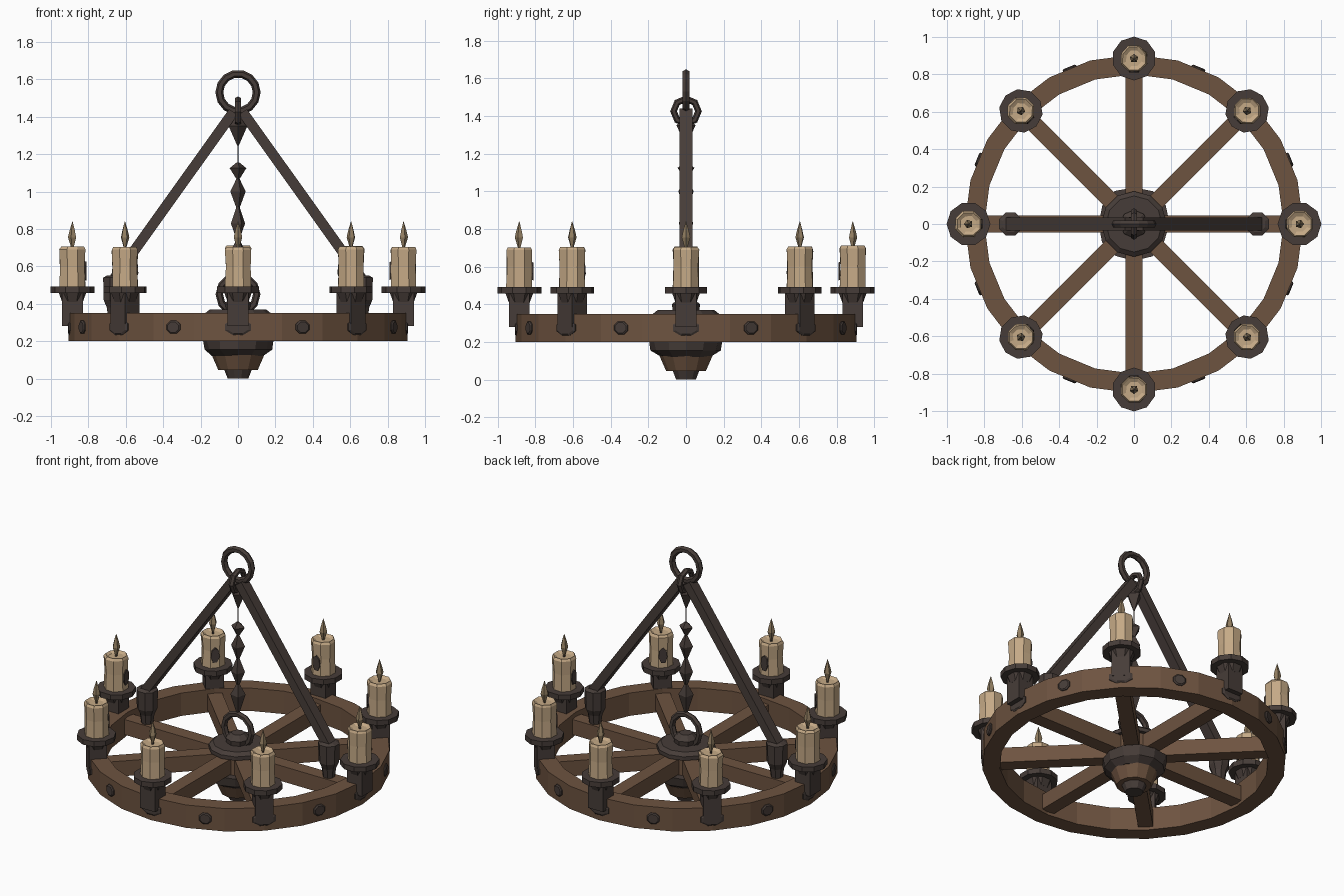
import bpy, bmesh, math, random
from mathutils import Matrix, Vector

random.seed(4)
if "Cube" in bpy.data.objects:
    bpy.data.objects.remove(bpy.data.objects["Cube"])


def material(name, rgb):
    m = bpy.data.materials.new(name)
    m.use_nodes = True
    m.diffuse_color = (*rgb, 1)
    m.node_tree.nodes["Principled BSDF"].inputs["Base Color"].default_value = (*rgb, 1)
    return m


wood = material("brown wood", (0.155, 0.087, 0.051))
iron = material("dark iron", (0.062, 0.046, 0.040))
wax = material("cream wax", (0.56, 0.40, 0.24))
flame_tan = material("dull flame", (0.29, 0.21, 0.12))


def finish(name, bm, mat, matrix=Matrix()):
    bmesh.ops.recalc_face_normals(bm, faces=bm.faces)
    mesh = bpy.data.meshes.new(name)
    bm.to_mesh(mesh)
    bm.free()
    mesh.materials.append(mat)
    ob = bpy.data.objects.new(name, mesh)
    ob.matrix_world = matrix
    bpy.context.collection.objects.link(ob)
    return ob


def lathe(name, profile, sides, mat, matrix=Matrix(), closed=False, jitter=0, turn=0):
    """Spin a (radius, height) profile round z; caps the ends unless closed."""
    bm = bmesh.new()
    rings = []
    for r, z in profile:
        ring = []
        for i in range(sides):
            a = math.tau * i / sides + turn
            k = r * (1 + random.uniform(-jitter, jitter))
            ring.append(bm.verts.new((k * math.cos(a), k * math.sin(a), z)))
        rings.append(ring)
    pairs = list(zip(rings, rings[1:]))
    if closed:
        pairs.append((rings[-1], rings[0]))
    for lo, hi in pairs:
        for i in range(sides):
            j = (i + 1) % sides
            bm.faces.new((lo[i], lo[j], hi[j], hi[i]))
    if not closed:
        bm.faces.new(rings[0])
        bm.faces.new(rings[-1])
    return finish(name, bm, mat, matrix)


def box(name, size, centre, mat, matrix=Matrix()):
    bm = bmesh.new()
    bmesh.ops.create_cube(bm, size=1)
    bmesh.ops.scale(bm, vec=size, verts=bm.verts)
    return finish(name, bm, mat, matrix @ Matrix.Translation(centre))


def ring(name, radius, tube, sides, matrix):
    profile = [(radius + tube * math.cos(a), tube * math.sin(a))
               for a in (math.tau * k / 6 for k in range(6))]
    return lathe(name, profile, sides, iron, matrix, closed=True)


def rivet(name, angle, width, height):
    m = (Matrix.Rotation(angle, 4, 'Z') @ Matrix.Translation((0.875, 0, 0.275))
         @ Matrix.Rotation(math.pi / 2, 4, 'Y') @ Matrix.Diagonal((height, width, 1, 1)))
    lathe(name, [(1, 0), (1, 0.028), (0.8, 0.034)], 8, iron, m, turn=math.pi / 8)


# Wheel rim, spokes and rivets
lathe("wheel_rim", [(0.905, 0.2), (0.905, 0.35), (0.80, 0.35), (0.80, 0.2)], 24, wood, closed=True)
for n in range(8):
    angle = n * math.pi / 4
    box(f"spoke_{n}", (0.72, 0.09, 0.10), (0.46, 0, 0.27), wood, Matrix.Rotation(angle, 4, 'Z'))
    rivet(f"rim_rivet_{n}", angle + math.pi / 8, 0.042, 0.038)
    rivet(f"holder_rivet_{n}", angle, 0.075, 0.045)

# Hub
lathe("hub_core", [(0.15, 0.19), (0.15, 0.34)], 12, wood)
lathe("hub_cap", [(0.175, 0.325), (0.175, 0.35), (0.15, 0.37)], 12, iron)
lathe("hub_boss", [(0.07, 0.365), (0.075, 0.4), (0.04, 0.43)], 8, iron)
lathe("hub_collar", [(0.135, 0.12), (0.185, 0.155), (0.195, 0.215)], 12, iron, jitter=0.05)
lathe("hub_bowl", [(0.105, 0.045), (0.14, 0.125)], 12, wood)
lathe("hub_finial", [(0.055, 0), (0.075, 0.05)], 10, iron)

# Candle holders with candles
for n in range(8):
    angle = n * math.pi / 4
    reach = 0.855 if n % 2 else 0.885
    m = Matrix.Rotation(angle, 4, 'Z') @ Matrix.Translation((reach, 0, 0))
    box(f"holder_stem_{n}", (0.11, 0.11, 0.18), (0, 0, 0.37), iron, m)
    lathe(f"holder_collar_{n}", [(0.06, 0.41), (0.08, 0.46)], 8, iron, m, turn=math.pi / 8)
    lathe(f"drip_plate_{n}", [(0.117, 0.458), (0.117, 0.492)], 10, iron, m)
    top = 0.705 + random.uniform(-0.008, 0.008)
    candle = lathe(f"candle_{n}", [(0.074, 0.49), (0.071, 0.6), (0.075, top - 0.015),
                                   (0.066, top), (0.045, top - 0.012)],
                   8, wax, m, jitter=0.035, turn=math.pi / 8)
    # Dark scorch on the inward side
    patch = m @ Matrix.Translation((-0.068, 0, 0.575)) @ Matrix.Rotation(-math.pi / 2, 4, 'Y') \
        @ Matrix.Diagonal((0.05, 0.027, 1, 1))
    lathe(f"scorch_{n}", [(1, 0), (1, 0.007)], 7, iron, patch, jitter=0.12)
    lathe(f"wick_{n}", [(0.008, 0.68), (0.006, 0.73)], 5, iron, m)
    lathe(f"flame_{n}", [(0.007, 0.70), (0.024, 0.755), (0.016, 0.79), (0.001, 0.84)],
          5, flame_tan, m)

# Slanted hanger arms and their sockets
for side, label in ((1, "left"), (-1, "right")):
    a, b = Vector((side * 0.025, 0, 1.425)), Vector((side * 0.665, 0, 0.53))
    m = Matrix.Translation((a + b) / 2) @ (b - a).to_track_quat('Z', 'Y').to_matrix().to_4x4()
    box(f"{label}_arm", (0.068, 0.055, (b - a).length), (0, 0, 0), iron, m)
    lathe(f"{label}_arm_socket", [(0.035, 0.31), (0.045, 0.38), (0.063, 0.42), (0.066, 0.54),
                                  (0.045, 0.55)],
          8, iron, Matrix.Translation((side * 0.66, 0, 0)), turn=math.pi / 8)

# Rings and links
upright = Matrix.Rotation(math.pi / 2, 4, 'X')
sideways = Matrix.Rotation(math.pi / 2, 4, 'Y')
ring("top_ring", 0.1, 0.021, 14, Matrix.Translation((0, 0, 1.53)) @ upright)
ring("top_link", 0.066, 0.018, 8, Matrix.Translation((0, 0, 1.425)) @ sideways)
ring("hub_ring", 0.1, 0.02, 12, Matrix.Translation((0, 0, 0.45)) @ upright)

# Twisted hanging chain made of pointed beads
beads = [(1.40, 1.35, 1.245, 0.05), (1.155, 1.125, 1.06, 0.045), (1.07, 1.0, 0.9, 0.043),
         (0.92, 0.83, 0.73, 0.042), (0.75, 0.68, 0.54, 0.045)]
for n, (hi, mid, lo, r) in enumerate(beads):
    lathe(f"chain_bead_{n}", [(0.004, lo), (r, mid), (0.008, hi)], 4, iron, turn=0.15 * n)
lathe("chain_core", [(0.004, 0.54), (0.004, 1.36)], 4, iron)
